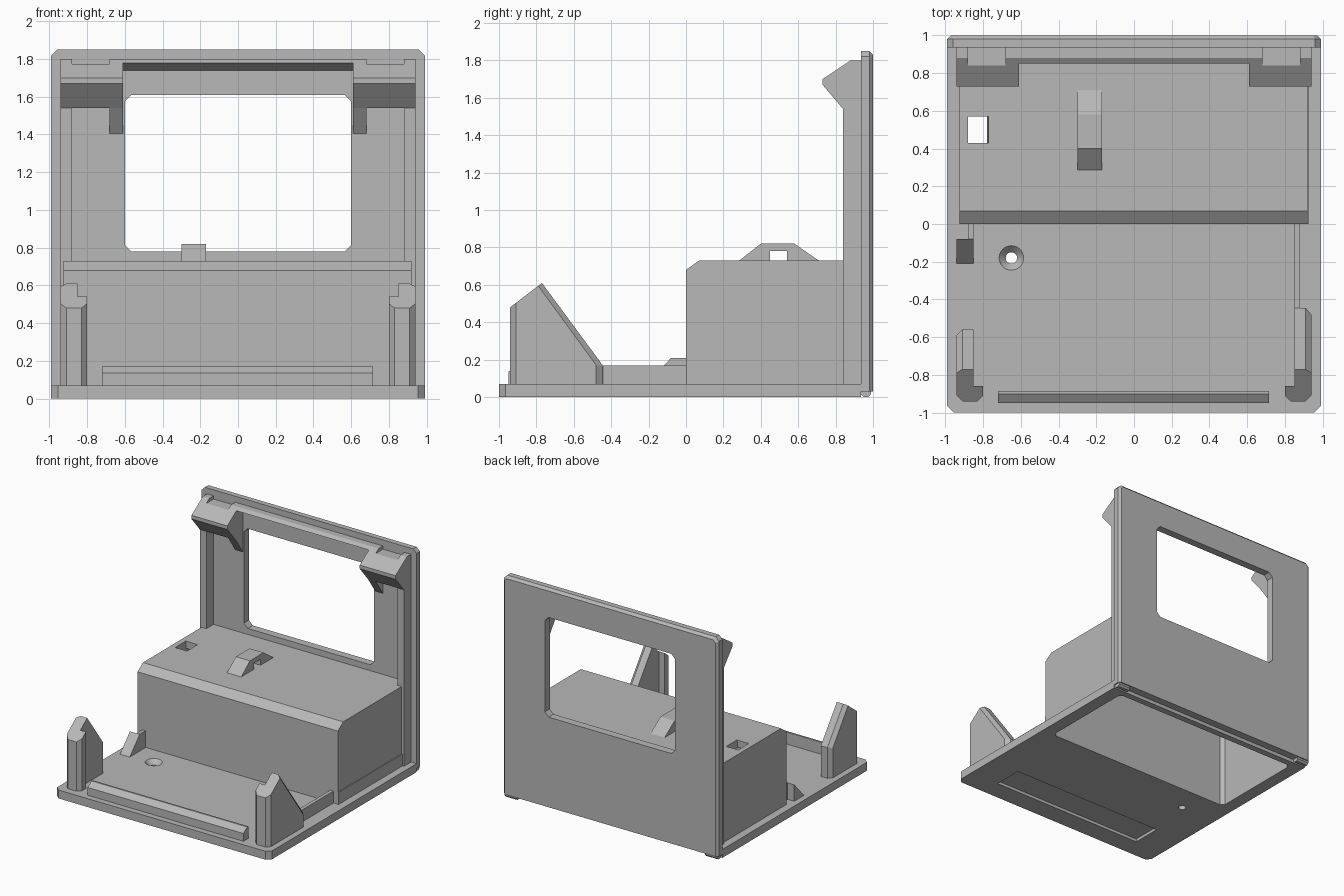
import bpy, bmesh
from mathutils import Vector

cube = bpy.data.objects.get("Cube")
if cube:
    bpy.data.objects.remove(cube, do_unlink=True)

grey = bpy.data.materials.new("plain grey")
grey.use_nodes = True
COLOR = (0.48, 0.48, 0.48, 1)
grey.diffuse_color = COLOR
grey.node_tree.nodes["Principled BSDF"].inputs["Base Color"].default_value = COLOR


def place(axis, p, d):
    """Map a 2D profile point and a depth to 3D for an extrusion axis."""
    u, v = p
    return {"x": (d, u, v), "y": (u, d, v), "z": (u, v, d)}[axis]


def prism(name, pts, axis, a, b, end_pts=None):
    """Extrude a profile along an axis, optionally lofting to a second profile."""
    bm = bmesh.new()
    one = [bm.verts.new(place(axis, p, a)) for p in pts]
    two = [bm.verts.new(place(axis, p, b)) for p in (end_pts or pts)]
    n = len(pts)
    bm.faces.new(one)
    bm.faces.new(two[::-1])
    for i in range(n):
        j = (i + 1) % n
        bm.faces.new((one[i], two[i], two[j], one[j]))
    bmesh.ops.recalc_face_normals(bm, faces=bm.faces)
    mesh = bpy.data.meshes.new(name)
    bm.to_mesh(mesh)
    bm.free()
    mesh.materials.append(grey)
    obj = bpy.data.objects.new(name, mesh)
    bpy.context.collection.objects.link(obj)
    return obj


def box(name, x0, x1, y0, y1, z0, z1):
    return prism(name, [(x0, y0), (x1, y0), (x1, y1), (x0, y1)], "z", z0, z1)


def chamfered(x0, x1, y0, y1, c):
    """Rectangle outline with four cut corners."""
    return [(x0 + c, y0), (x1 - c, y0), (x1, y0 + c), (x1, y1 - c),
            (x1 - c, y1), (x0 + c, y1), (x0, y1 - c), (x0, y0 + c)]


def cone(name, x, y, r0, r1, z0, z1):
    bm = bmesh.new()
    bmesh.ops.create_cone(bm, cap_ends=True, segments=32, radius1=r0, radius2=r1, depth=z1 - z0)
    bmesh.ops.translate(bm, verts=bm.verts, vec=Vector((x, y, (z0 + z1) / 2)))
    mesh = bpy.data.meshes.new(name)
    bm.to_mesh(mesh)
    bm.free()
    obj = bpy.data.objects.new(name, mesh)
    bpy.context.collection.objects.link(obj)
    return obj


def cut(obj, *cutters):
    """Subtract each cutter, bake the result and remove the cutter."""
    for c in cutters:
        c.hide_render = True
        mod = obj.modifiers.new("cut", "BOOLEAN")
        mod.operation = "DIFFERENCE"
        mod.solver = "EXACT"
        mod.object = c
        bpy.context.view_layer.update()
        graph = bpy.context.evaluated_depsgraph_get()
        baked = bpy.data.meshes.new_from_object(obj.evaluated_get(graph))
        obj.modifiers.clear()
        obj.data = baked
        bpy.data.objects.remove(c, do_unlink=True)


W = 0.99       # half width of both plates
FLOOR = 0.07   # top of the base plate
PANEL = 0.935  # inner face of the upright panel

# Base plate with box opening, shallow underside pocket and countersunk hole
c = 0.035
base = prism("base_plate", [(-W + c, -1), (W - c, -1), (W, -1 + c), (W, PANEL),
                            (-W, PANEL), (-W, -1 + c)], "z", 0, FLOOR)
cut(base,
    prism("opening", chamfered(-0.88, 0.88, 0.05, 0.88, 0.03), "z", -0.1, 0.2),
    box("pocket", -0.72, 0.72, -0.83, -0.58, -0.1, 0.025),
    cone("screw_bore", -0.65, -0.18, 0.03, 0.03, -0.1, 0.2),
    cone("countersink", -0.65, -0.18, 0.02, 0.067, 0.022, 0.072))

# Upright panel with window
panel = prism("upright_panel", [(-W, 0.03), (W, 0.03), (W, 1.82), (W - 0.03, 1.85),
                                (-W + 0.03, 1.85), (-W, 1.82)],
              "y", PANEL, 0.98)
prism("panel_back_skin", [(-W, 0.03), (W, 0.03), (W, 1.82), (W - 0.03, 1.85),
                          (-W + 0.03, 1.85), (-W, 1.82)], "y", 0.98, 1.0,
      [(-W + 0.02, 0.03), (W - 0.02, 0.03), (W - 0.02, 1.81), (W - 0.04, 1.83),
       (-W + 0.04, 1.83), (-W + 0.02, 1.81)])
for part in (panel, bpy.data.objects["panel_back_skin"]):
    cut(part, prism("window", chamfered(-0.6, 0.6, 0.78, 1.61, 0.035), "y", 0.8, 1.1))

# Overhanging bar above the window
prism("top_bar", [(PANEL, 1.80), (0.88, 1.80), (0.85, 1.78), (PANEL, 1.74)], "x", -0.62, 0.62)

# Hollow raised box with small slot in its lid
housing = prism("raised_box", [(0, FLOOR), (0, 0.68), (0.07, 0.73), (PANEL, 0.73),
                               (PANEL, FLOOR)], "x", -0.925, 0.92)
cut(housing,
    prism("hollow", chamfered(-0.88, 0.88, 0.05, 0.88, 0.03), "z", -0.1, 0.67),
    prism("slot", [(-0.88, 0.6), (-0.79, 0.6), (-0.76, 0.8), (-0.88, 0.8)], "y", 0.43, 0.57))

# Strap loop on the box lid
loop = prism("strap_loop", [(0.285, 0.73), (0.40, 0.82), (0.58, 0.82), (0.71, 0.73)],
             "x", -0.30, -0.17)
cut(loop, box("loop_hole", -0.5, 0.0, 0.45, 0.54, 0.7, 0.78))

# Front lip
prism("front_lip", [(-0.95, FLOOR), (-0.95, 0.135), (-0.90, 0.17), (-0.885, 0.17),
                    (-0.885, FLOOR)], "x", -0.72, 0.715)

# Slim side rail, box skirt and small side wedge
box("right_rail", 0.85, 0.88, -0.46, 0, FLOOR, 0.17)
box("box_skirt", 0.9, 0.926, 0, 0.84, FLOOR, 0.17)
prism("side_wedge", [(-0.21, FLOOR), (-0.08, 0.21), (-0.08, FLOOR)], "x", -0.94, -0.85)
box("wedge_rail", -0.88, -0.85, -0.08, 0, FLOOR, 0.21)

HOOK = [(PANEL, 1.80), (0.88, 1.80), (0.73, 1.70), (0.73, 1.67), (0.84, 1.54)]

for side, s in (("right", 1), ("left", -1)):
    # Upright column, hinge knuckle and upper hook
    lo, hi = sorted((s * 0.88, s * 0.94))
    box(side + "_column", lo, hi, 0.84, PANEL, FLOOR, 1.6)
    lo, hi = sorted((s * 0.87, s * 0.98))
    prism(side + "_hinge_knuckle", chamfered(PANEL, 0.99, 0, 0.05, 0.015), "x", lo, hi)
    hook = prism(side + "_hook", HOOK + [(PANEL, 1.54)], "x", s * 0.68, s * 0.94)
    lo, hi = sorted((s * 0.67, s * 0.88))
    cut(hook, box("notch", lo, hi, 0.7, PANEL, 1.773, 1.9))
    prism(side + "_hook_leg", HOOK + [(PANEL, 1.405)], "x", s * 0.61, s * 0.68)

    # Front corner post with sloped top
    plan = [(0.80, -0.86), (0.80, -0.91), (0.83, -0.94), (0.91, -0.94),
            (0.94, -0.91), (0.94, -0.86)]
    post = prism(side + "_front_post", [(s * x, y) for x, y in plan], "z", FLOOR, 0.7)
    cut(post, prism("slope", [(-1, 0.434), (-0.7, 0.664), (-0.7, 0.9), (-1, 0.9)],
                    "x", -1.1, 1.1))

    # Gusset behind the post; the left one is cut short
    if s > 0:
        ribs = [[(-0.88, FLOOR), (-0.88, 0.526), (-0.77, 0.61), (-0.445, 0.17), (-0.445, FLOOR)],
                [(-0.88, FLOOR), (-0.88, 0.526), (-0.79, 0.595), (-0.48, 0.17), (-0.48, FLOOR)]]
    else:
        ribs = [[(-0.88, FLOOR), (-0.88, 0.526), (-0.77, 0.61), (-0.56, 0.325), (-0.56, FLOOR)],
                [(-0.88, FLOOR), (-0.88, 0.526), (-0.79, 0.595), (-0.59, 0.32), (-0.59, FLOOR)]]
    prism(side + "_gusset", ribs[0], "x", s * 0.85, s * 0.91)
    prism(side + "_gusset_chamfer", ribs[0], "x", s * 0.91, s * 0.94, ribs[1])
